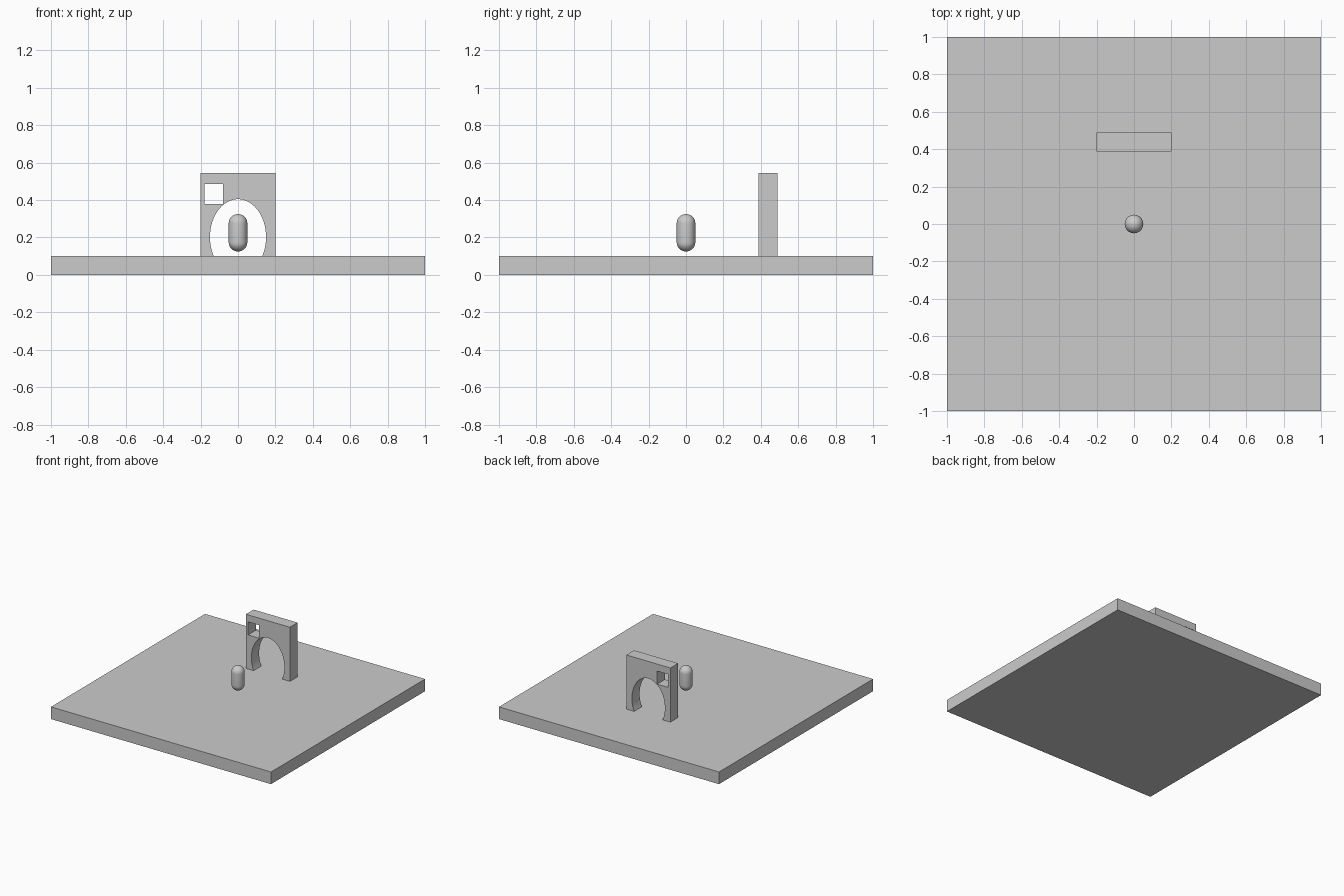
import bpy, bmesh
from math import sin, cos, asin, pi, radians
from mathutils import Matrix

if "Cube" in bpy.data.objects:
    bpy.data.objects.remove(bpy.data.objects["Cube"])


def add_mesh(name, bm):
    mesh = bpy.data.meshes.new(name)
    bm.to_mesh(mesh)
    bm.free()
    obj = bpy.data.objects.new(name, mesh)
    bpy.context.collection.objects.link(obj)
    return obj


def activate(obj):
    bpy.ops.object.select_all(action='DESELECT')
    obj.select_set(True)
    bpy.context.view_layer.objects.active = obj


def add_loop(curve, points):
    spline = curve.splines.new('POLY')
    spline.points.add(len(points) - 1)
    for p, (x, z) in zip(spline.points, points):
        p.co = (x, z, 0, 1)
    spline.use_cyclic_u = True


# floor slab
bm = bmesh.new()
bmesh.ops.create_cube(bm, size=1, matrix=Matrix.Translation((0, 0, 0.05)) @ Matrix.Diagonal((2, 2, 0.1, 1)))
add_mesh("floor", bm)

# gate wall: outline with an elliptical arch, plus a square window
FLOOR, TOP, HALF = 0.1, 0.545, 0.2
RX, RZ, CZ = 0.15, 0.203, 0.202
start = asin((FLOOR - CZ) / RZ)
steps = 40
arch = []
for i in range(steps + 1):
    a = start + (pi - 2 * start) * i / steps
    arch.append((RX * cos(a), CZ + RZ * sin(a)))
outline = [(-HALF, FLOOR), (-HALF, TOP), (HALF, TOP), (HALF, FLOOR)] + arch
window = [(-0.18, 0.38), (-0.08, 0.38), (-0.08, 0.487), (-0.18, 0.487)]

curve = bpy.data.curves.new("gate_wall", 'CURVE')
curve.dimensions = '2D'
curve.fill_mode = 'BOTH'
curve.extrude = 0.05
add_loop(curve, outline)
add_loop(curve, window)
wall = bpy.data.objects.new("gate_wall", curve)
wall.location = (0, 0.438, 0)
wall.rotation_euler = (pi / 2, 0, 0)
bpy.context.collection.objects.link(wall)
activate(wall)
bpy.ops.object.convert(target='MESH')
wall = bpy.context.object
bm = bmesh.new()
bm.from_mesh(wall.data)
bmesh.ops.remove_doubles(bm, verts=bm.verts, dist=1e-5)
bmesh.ops.recalc_face_normals(bm, faces=bm.faces)
bm.to_mesh(wall.data)
bm.free()
activate(wall)
bpy.ops.object.shade_smooth_by_angle(angle=radians(30))

# floating capsule: a sphere split at its equator and stretched
R, MID, STRETCH = 0.05, 0.225, 0.05
bm = bmesh.new()
bmesh.ops.create_uvsphere(bm, u_segments=32, v_segments=16, radius=R)
equator = [e for e in bm.edges if all(abs(v.co.z) < 1e-5 for v in e.verts)]
bmesh.ops.bevel(bm, geom=equator, offset=0.002, segments=1, affect='EDGES')
for v in bm.verts:
    v.co.z += STRETCH if v.co.z > 0 else -STRETCH
    if abs(abs(v.co.z) - STRETCH) < 0.004:
        v.co.z = STRETCH if v.co.z > 0 else -STRETCH
    v.co.z += MID
capsule = add_mesh("capsule", bm)
activate(capsule)
bpy.ops.object.shade_smooth_by_angle(angle=radians(40))
